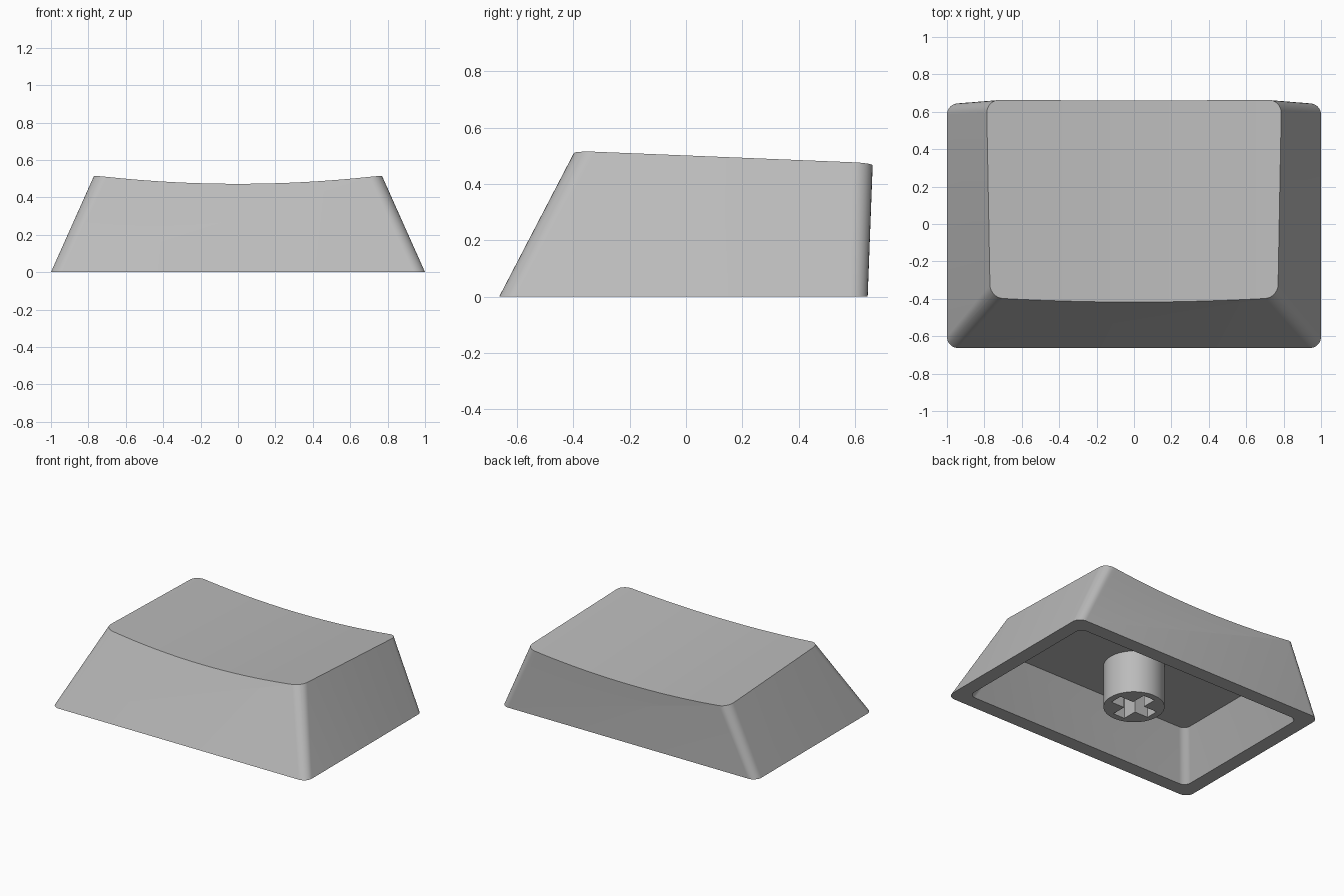
import bpy, bmesh, math

cube = bpy.data.objects.get("Cube")
if cube:
    bpy.data.objects.remove(cube, do_unlink=True)

# One plain grey plastic
grey = bpy.data.materials.new("grey plastic")
grey.use_nodes = True
color = (0.5, 0.5, 0.5, 1)
grey.diffuse_color = color
grey.node_tree.nodes["Principled BSDF"].inputs["Base Color"].default_value = color


def loft(name, loops):
    """Closed solid skinned through loops of equal length."""
    bm = bmesh.new()
    rings = [[bm.verts.new(p) for p in loop] for loop in loops]
    n = len(rings[0])
    for a, b in zip(rings, rings[1:]):
        for i in range(n):
            j = (i + 1) % n
            bm.faces.new((a[i], a[j], b[j], b[i]))
    bm.faces.new(rings[0])
    bm.faces.new(rings[-1])
    bmesh.ops.recalc_face_normals(bm, faces=bm.faces)
    mesh = bpy.data.meshes.new(name)
    bm.to_mesh(mesh)
    bm.free()
    mesh.materials.append(grey)
    obj = bpy.data.objects.new(name, mesh)
    bpy.context.collection.objects.link(obj)
    return obj


def rounded_rect(z, wall, radius, steps=8):
    """Tapered keycap cross-section at height z, inset by the wall."""
    hx = 1.0 - 0.447 * z - wall
    front = -0.663 + 0.52 * z + wall
    back = 0.645 + 0.038 * z - wall
    corners = ((hx, back), (-hx, back), (-hx, front), (hx, front))
    points = []
    for k, (cx, cy) in enumerate(corners):
        sx, sy = math.copysign(radius, cx), math.copysign(radius, cy)
        for i in range(steps + 1):
            a = math.pi / 2 * (k + i / steps)
            points.append((cx - sx + radius * math.cos(a),
                           cy - sy + radius * math.sin(a), z))
    return points


def cut(target, cutter):
    mod = target.modifiers.new("cut", 'BOOLEAN')
    mod.operation = 'DIFFERENCE'
    mod.solver = 'EXACT'
    mod.object = cutter
    bpy.context.view_layer.objects.active = target
    bpy.ops.object.modifier_apply(modifier=mod.name)
    bpy.data.objects.remove(cutter, do_unlink=True)


def smooth(obj):
    bpy.ops.object.select_all(action='DESELECT')
    obj.select_set(True)
    bpy.context.view_layer.objects.active = obj
    bpy.ops.object.shade_smooth_by_angle(angle=math.radians(25))


# Tapered outer shell
shell = loft("keycap_shell", [rounded_rect(0, 0, 0.06), rounded_rect(0.7, 0, 0.075)])

# Shallow cylindrical dish, sloping down to the back
def dish_profile(y):
    base = 0.472 - 0.043 * (y + 0.41)
    arc = [(x / 20, y, base + 0.077 * (x / 20) ** 2) for x in range(-24, 25)]
    return arc + [(1.2, y, 1.2), (-1.2, y, 1.2)]


cut(shell, loft("dish_cutter", [dish_profile(-1), dish_profile(1)]))

# Hollow underside
ceiling = 0.30
cut(shell, loft("cavity_cutter", [rounded_rect(-0.05, 0.1, 0.05),
                                  rounded_rect(ceiling, 0.1, 0.05)]))
smooth(shell)

# Round mounting stem
def circle(z, r=0.195, n=48):
    return [(r * math.cos(math.tau * i / n), r * math.sin(math.tau * i / n), z)
            for i in range(n)]


stem = loft("mounting_stem", [circle(0), circle(ceiling + 0.005)])

# Cross-shaped socket in the stem
def cross(z, arm=0.15, half=0.045):
    quarter = ((arm, -half), (arm, half), (half, half))
    turns = ((1, 0), (0, 1), (-1, 0), (0, -1))
    return [(x * c - y * s, x * s + y * c, z) for c, s in turns for x, y in quarter]


cut(stem, loft("socket_cutter", [cross(-0.05), cross(0.28)]))
smooth(stem)
